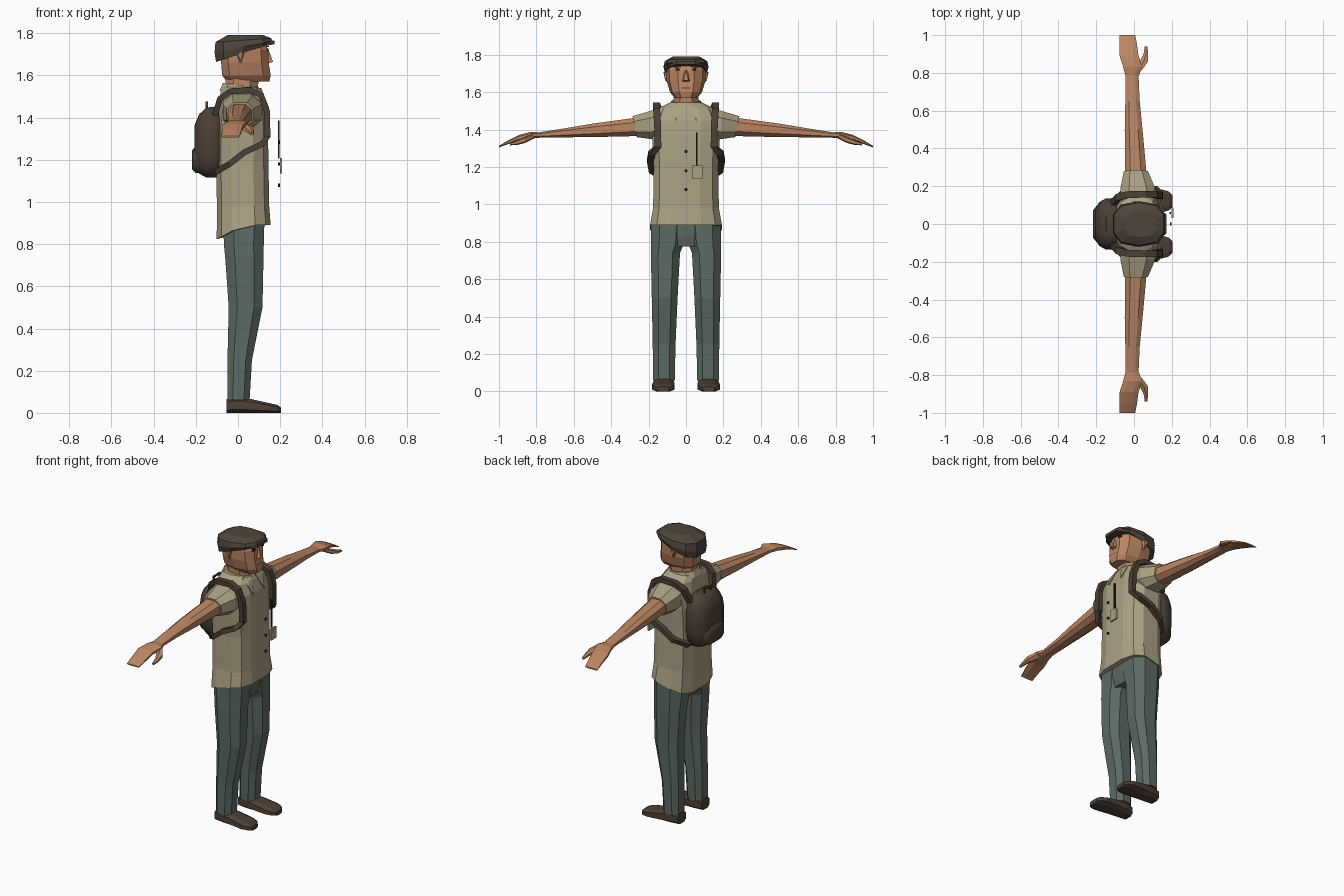
import bpy, bmesh, math
from mathutils import Vector


def material(name, r, g, b):
    lin = [((c / 255 + 0.055) / 1.055) ** 2.4 for c in (r, g, b)]
    m = bpy.data.materials.new(name)
    m.diffuse_color = (*lin, 1)
    return m


SHIRT = material("khaki_cloth", 172, 161, 132)
PANTS = material("grey_green_cloth", 92, 107, 99)
SKIN = material("skin", 187, 133, 98)
LEATHER = material("brown_leather", 78, 64, 53)
CAP = material("dark_brown_cloth", 77, 69, 58)
PACK = material("pack_brown", 75, 65, 54)
DARK = material("near_black", 38, 32, 32)


def finish(name, bm, mat, smooth=0):
    bmesh.ops.recalc_face_normals(bm, faces=bm.faces)
    me = bpy.data.meshes.new(name)
    bm.to_mesh(me)
    bm.free()
    me.materials.append(mat)
    ob = bpy.data.objects.new(name, me)
    bpy.context.collection.objects.link(ob)
    if smooth:
        bpy.ops.object.select_all(action='DESELECT')
        ob.select_set(True)
        bpy.context.view_layer.objects.active = ob
        bpy.ops.object.shade_smooth_by_angle(angle=math.radians(smooth))
    return ob


def section(n, p):
    """Rounded-box outline with flat sides, reaching 1 on both axes."""
    pts = []
    for i in range(n):
        a = 2 * math.pi * (i + 0.5) / n
        c, s = math.cos(a), math.sin(a)
        pts.append((math.copysign(abs(c) ** p, c), math.copysign(abs(s) ** p, s)))
    m, k = max(u for u, v in pts), max(v for u, v in pts)
    return [(u / m, v / k) for u, v in pts]


def loft(name, axis, rings, mat, n=8, p=0.8, warp=None, smooth=0):
    """Each ring: position on axis, centre u, centre v, half u, half v."""
    bm = bmesh.new()
    loops = []
    for j, (t, cu, cv, hu, hv) in enumerate(rings):
        loop = []
        for u, v in section(n, p):
            co = [cu + u * hu, cv + v * hv]
            co.insert("xyz".index(axis), t)
            if warp:
                co = warp(j, co)
            loop.append(bm.verts.new(co))
        loops.append(loop)
    for a, b in zip(loops, loops[1:]):
        for i in range(n):
            k = (i + 1) % n
            bm.faces.new((a[i], a[k], b[k], b[i]))
    bm.faces.new(loops[0])
    bm.faces.new(loops[-1])
    return finish(name, bm, mat, smooth)


def hull(name, pts, mat):
    bm = bmesh.new()
    for q in pts:
        bm.verts.new(q)
    bmesh.ops.convex_hull(bm, input=bm.verts)
    return finish(name, bm, mat)


def box(name, c, size, mat):
    return hull(name, [[c[i] + size[i] / 2 * s[i] for i in range(3)] for s in
                       [(a, b, d) for a in (-1, 1) for b in (-1, 1) for d in (-1, 1)]], mat)


def ribbon(name, pts, width, thick, mat):
    """Flat strap along a path, its width along y."""
    bm = bmesh.new()
    pts = [Vector(q) for q in pts]
    side = Vector((0, 1, 0))
    loops = []
    for i, q in enumerate(pts):
        t = pts[min(i + 1, len(pts) - 1)] - pts[max(i - 1, 0)]
        nrm = t.cross(side).normalized() * thick / 2
        w = side * width / 2
        loops.append([bm.verts.new(q + d) for d in (nrm + w, nrm - w, -nrm - w, -nrm + w)])
    for a, b in zip(loops, loops[1:]):
        for i in range(4):
            bm.faces.new((a[i], a[(i + 1) % 4], b[(i + 1) % 4], b[i]))
    bm.faces.new(loops[0])
    bm.faces.new(loops[-1])
    return finish(name, bm, mat)


# Shirt body, its hem dipping at the back
def hem(j, co):
    if j == 0 and co[0] < 0.02:
        co[2] -= 0.55 * (0.02 - co[0])
    return co


loft("shirt", "z", [(0.89, 0.027, 0, 0.128, 0.192), (0.98, 0.024, 0, 0.124, 0.176),
                    (1.2, 0.02, 0, 0.124, 0.172), (1.37, 0.02, 0, 0.122, 0.182),
                    (1.45, 0.022, 0, 0.114, 0.18), (1.515, 0.017, 0, 0.1, 0.145),
                    (1.545, 0.012, 0, 0.085, 0.085)], SHIRT, 12, 0.65, hem)
loft("collar", "z", [(1.515, 0.012, 0, 0.1, 0.098), (1.555, 0.01, 0, 0.082, 0.078)], SHIRT, 10, 0.8,
     lambda j, c: [c[0], c[1], c[2] - 0.12 * c[0]])

# Neck and head
loft("neck", "z", [(1.5, 0.015, 0, 0.075, 0.066), (1.6, 0.02, 0, 0.08, 0.066)], SKIN)
loft("head", "z", [(1.57, 0.048, 0, 0.1, 0.06), (1.6, 0.04, 0, 0.115, 0.086),
                   (1.66, 0.033, 0, 0.113, 0.103), (1.72, 0.03, 0, 0.113, 0.106),
                   (1.76, 0.025, 0, 0.1, 0.09)], SKIN, 10, 0.75)
hull("nose", [(0.135, -0.01, 1.72), (0.135, 0.01, 1.72), (0.135, -0.023, 1.655), (0.135, 0.023, 1.655),
              (0.166, -0.012, 1.664), (0.166, 0.012, 1.664), (0.146, 0, 1.72)], SKIN)
box("mouth", (0.149, 0, 1.622), (0.006, 0.05, 0.004), LEATHER)


# Flat cap, tilted up toward the front
def tilt(j, co):
    co[2] += (0.33, 0.2, 0.07, 0)[j] * co[0]
    return co


loft("cap", "z", [(1.698, 0.018, 0, 0.122, 0.112), (1.73, 0.027, 0, 0.138, 0.121),
                  (1.765, 0.025, 0, 0.132, 0.113), (1.791, 0.035, 0, 0.085, 0.07)], CAP, 10, 0.75, tilt)
hull("cap_brim", [(0.11, s * 0.1, z) for s in (-1, 1) for z in (1.735, 1.755)] +
     [(0.172, s * 0.05, z) for s in (-1, 1) for z in (1.748, 1.765)], CAP)

# Hips joining the legs
loft("hips", "z", [(0.775, 0.025, 0, 0.08, 0.1), (0.83, 0.025, 0, 0.093, 0.17),
                   (0.9, 0.027, 0, 0.096, 0.184)], PANTS, 8, 0.6)

for s, side in ((1, "left"), (-1, "right")):
    # Sleeve and arm
    loft(side + "_sleeve", "y", [(s * 0.1, 0.02, 1.44, 0.09, 0.085), (s * 0.19, 0.02, 1.425, 0.092, 0.075),
                                 (s * 0.275, 0.01, 1.416, 0.064, 0.056)], SHIRT, 8, 0.8,
         lambda j, c, s=s: [c[0], c[1] + s * 0.2 * (c[2] - 1.42) * (j == 2), c[2]])
    loft(side + "_arm", "y", [(s * 0.25, 0.01, 1.416, 0.058, 0.05), (s * 0.5, -0.002, 1.396, 0.047, 0.036),
                              (s * 0.65, -0.008, 1.383, 0.038, 0.024),
                              (s * 0.79, -0.01, 1.371, 0.034, 0.014)], SKIN)
    # Hand and thumb
    loft(side + "_hand", "y", [(s * 0.78, -0.01, 1.371, 0.034, 0.014), (s * 0.83, -0.007, 1.37, 0.05, 0.018),
                               (s * 0.89, -0.026, 1.358, 0.05, 0.015), (s * 0.95, -0.03, 1.333, 0.046, 0.01),
                               (s * 1.0, -0.036, 1.309, 0.042, 0.004)], SKIN)
    loft(side + "_thumb", "y", [(s * 0.815, 0.02, 1.366, 0.022, 0.014), (s * 0.86, 0.052, 1.345, 0.022, 0.016),
                                (s * 0.9, 0.063, 1.332, 0.012, 0.013),
                                (s * 0.94, 0.064, 1.322, 0.007, 0.006)], SKIN, 6)
    # Trouser leg
    loft(side + "_leg", "z", [(0.06, 0.002, s * 0.118, 0.053, 0.058), (0.25, 0.008, s * 0.117, 0.058, 0.061),
                              (0.5, 0.036, s * 0.114, 0.08, 0.069), (0.74, 0.03, s * 0.11, 0.091, 0.078),
                              (0.79, 0.028, s * 0.1, 0.094, 0.088), (0.9, 0.027, s * 0.094, 0.098, 0.093)],
         PANTS, 8, 0.8)
    # Shoe
    loft(side + "_shoe", "x", [(-0.055, s * 0.118, 0.033, 0.04, 0.033), (0.0, s * 0.118, 0.037, 0.052, 0.037),
                               (0.06, s * 0.119, 0.033, 0.056, 0.033), (0.15, s * 0.122, 0.023, 0.06, 0.023),
                               (0.185, s * 0.122, 0.019, 0.05, 0.019), (0.203, s * 0.122, 0.013, 0.03, 0.013)],
         LEATHER, 8, 0.65)
    # Ear, eye and brow
    hull(side + "_ear", [(x, s * y, z) for x, z, y in ((0.0, 1.7, 0.1), (0.03, 1.705, 0.1), (0.012, 1.65, 0.098),
         (-0.006, 1.705, 0.12), (0.022, 1.71, 0.118), (0.016, 1.665, 0.112))], SKIN)
    box(side + "_eye", (0.141, s * 0.043, 1.721), (0.008, 0.022, 0.011), DARK)
    box(side + "_brow", (0.14, s * 0.045, 1.737), (0.012, 0.034, 0.007), CAP)
    # Collar point
    hull(side + "_collar_point", [(x + d, s * y, z) for d in (0, 0.012) for x, y, z in
         ((0.098, 0.015, 1.54), (0.075, 0.08, 1.54), (0.112, 0.075, 1.5), (0.136, 0.055, 1.445))], SHIRT)
    # Pack strap over the shoulder and back under the arm
    ribbon(side + "_strap", [(x, s * y, z) for x, y, z in (
        (-0.11, 0.11, 1.41), (-0.085, 0.14, 1.49), (-0.035, 0.155, 1.525), (0.06, 0.158, 1.53),
        (0.11, 0.157, 1.505), (0.137, 0.152, 1.43), (0.14, 0.15, 1.31), (0.115, 0.183, 1.275),
        (0.03, 0.19, 1.235), (-0.04, 0.18, 1.18), (-0.11, 0.115, 1.14))], 0.036, 0.028, PACK)

# Backpack with front pocket and carry loop
loft("backpack", "x", [(-0.085, 0, 1.285, 0.122, 0.155), (-0.105, 0, 1.283, 0.137, 0.168),
                       (-0.15, 0, 1.282, 0.135, 0.166), (-0.185, 0, 1.275, 0.115, 0.14),
                       (-0.207, 0, 1.265, 0.075, 0.095)], PACK, 16, 0.6, smooth=50)
loft("pack_pocket", "x", [(-0.15, 0, 1.2, 0.1, 0.068), (-0.2, 0, 1.2, 0.094, 0.062),
                          (-0.218, 0, 1.2, 0.07, 0.045)], PACK, 12, 0.6, smooth=50)
for y in (-0.03, 0.03):
    box("carry_loop_end", (-0.148, y, 1.455), (0.01, 0.01, 0.04), PACK)
box("carry_loop_top", (-0.148, 0, 1.472), (0.01, 0.07, 0.01), PACK)

# Buttons, cord and badge in front of the chest
for z in (1.08, 1.18, 1.283):
    loft("button", "x", [(0.19, 0, z, 0.008, 0.008), (0.198, 0, z, 0.008, 0.008)], DARK, 8, 1)
box("badge_cord", (0.193, 0.058, 1.295), (0.008, 0.009, 0.18), DARK)
box("badge", (0.203, 0.06, 1.172), (0.01, 0.054, 0.072), SHIRT)
